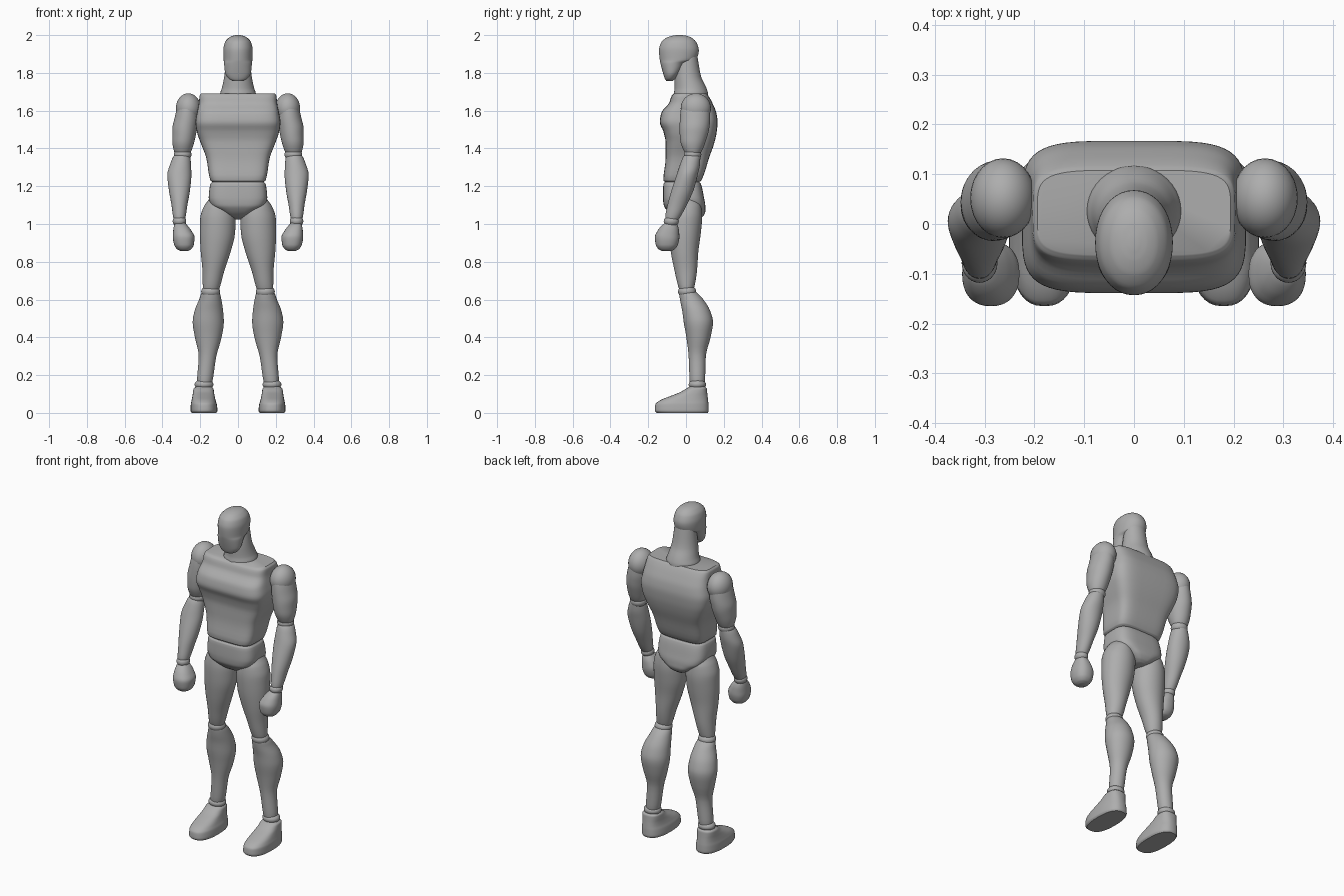
import bpy, bmesh, math

grey = bpy.data.materials.new("plain grey")
grey.diffuse_color = (0.42, 0.42, 0.42, 1)


def curve_rows(rows, steps=4):
    """Smooth the rows along z without overshoot."""
    def slopes(c):
        d = [(b[c] - a[c]) / (b[0] - a[0]) for a, b in zip(rows, rows[1:])]
        inner = [2 * p * q / (p + q) if p * q > 0 else 0 for p, q in zip(d, d[1:])]
        return [d[0]] + inner + [d[-1]]
    m = [None] + [slopes(c) for c in range(1, 5)]
    out = []
    for i in range(len(rows) - 1):
        a, b = rows[i], rows[i + 1]
        h = b[0] - a[0]
        for k in range(steps):
            t = k / steps
            row = [a[0] + h * t]
            for c in range(1, 5):
                row.append((2*t**3 - 3*t*t + 1) * a[c] + (t**3 - 2*t*t + t) * h * m[c][i]
                           + (3*t*t - 2*t**3) * b[c] + (t**3 - t*t) * h * m[c][i + 1])
            out.append(row)
    return out + [list(rows[-1])]


def finish(name, bm, mirror):
    bmesh.ops.recalc_face_normals(bm, faces=bm.faces)
    me = bpy.data.meshes.new(name)
    bm.to_mesh(me)
    bm.free()
    me.materials.append(grey)
    me.polygons.foreach_set("use_smooth", [True] * len(me.polygons))
    me.set_sharp_from_angle(angle=math.radians(45))
    ob = bpy.data.objects.new(name, me)
    bpy.context.collection.objects.link(ob)
    if mirror:
        ob.modifiers.new("mirror", 'MIRROR').use_mirror_merge = False
    return ob


def loft(name, rows, power=2.0, mirror=False, sides=40):
    """Rows are (z, x min, x max, y min, y max) of superellipse sections."""
    bm = bmesh.new()
    rings = []
    for z, x0, x1, y0, y1 in curve_rows(rows):
        ring = []
        for i in range(sides):
            a = 2 * math.pi * i / sides
            c, s = math.cos(a), math.sin(a)
            px = math.copysign(abs(c) ** (2 / power), c)
            py = math.copysign(abs(s) ** (2 / power), s)
            ring.append(bm.verts.new(((x0 + x1) / 2 + px * (x1 - x0) / 2,
                                      (y0 + y1) / 2 + py * (y1 - y0) / 2, z)))
        rings.append(ring)
    for r, q in zip(rings, rings[1:]):
        for i in range(sides):
            j = (i + 1) % sides
            bm.faces.new((r[i], r[j], q[j], q[i]))
    bm.faces.new(rings[0])
    bm.faces.new(rings[-1])
    return finish(name, bm, mirror)


def ball(name, loc, size):
    bm = bmesh.new()
    bmesh.ops.create_uvsphere(bm, u_segments=28, v_segments=16, radius=1)
    bmesh.ops.scale(bm, vec=size, verts=bm.verts)
    bmesh.ops.translate(bm, vec=loc, verts=bm.verts)
    return finish(name, bm, True)


# Head and neck
loft("head", [
    (1.758, -.03, .03, -.105, -.07), (1.77, -.05, .05, -.112, -.055),
    (1.80, -.068, .068, -.122, -.032), (1.85, -.074, .074, -.135, .005),
    (1.87, -.076, .076, -.139, .055), (1.92, -.078, .078, -.143, .068),
    (1.96, -.07, .07, -.132, .056), (1.985, -.05, .05, -.105, .032),
    (1.996, -.028, .028, -.075, .005), (2.0, -.008, .008, -.05, -.025)], 2.1)
loft("neck", [
    (1.66, -.097, .097, -.07, .118), (1.69, -.095, .095, -.065, .117),
    (1.72, -.085, .085, -.06, .108), (1.78, -.073, .073, -.06, .08),
    (1.89, -.06, .06, -.045, .06)])

# Torso
loft("chest", [
    (1.222, -.135, .135, -.11, .07), (1.232, -.147, .147, -.12, .082),
    (1.35, -.168, .168, -.108, .122), (1.43, -.198, .198, -.108, .15),
    (1.49, -.218, .218, -.12, .163), (1.54, -.225, .225, -.139, .167),
    (1.59, -.217, .217, -.13, .16), (1.64, -.207, .207, -.09, .14),
    (1.68, -.203, .203, -.075, .118), (1.692, -.194, .194, -.062, .108)], 4.5, sides=56)
loft("pelvis", [
    (1.025, -.025, .025, -.03, .07), (1.04, -.055, .055, -.065, .09),
    (1.07, -.10, .10, -.10, .103), (1.10, -.143, .143, -.118, .102),
    (1.14, -.155, .155, -.122, .095), (1.21, -.147, .147, -.12, .08),
    (1.222, -.138, .138, -.112, .072)], 3.6)

# Legs
loft("thigh", [
    (.635, .11, .175, -.025, .03), (.66, .098, .186, -.038, .042),
    (.75, .073, .188, -.06, .058), (.85, .04, .197, -.08, .065),
    (.95, .016, .202, -.093, .078), (1.03, .012, .20, -.097, .085),
    (1.09, .03, .182, -.092, .08), (1.13, .06, .155, -.07, .06)], mirror=True)
ball("knee", (.145, .006, .642), (.05, .048, .035))
loft("calf", [
    (.135, .15, .205, .03, .09), (.16, .137, .217, .02, .10),
    (.30, .115, .208, .014, .105), (.40, .087, .228, .002, .13),
    (.48, .075, .24, -.012, .143), (.54, .079, .23, -.02, .128),
    (.60, .088, .206, -.032, .092), (.635, .097, .193, -.036, .06),
    (.652, .115, .175, -.025, .035)], mirror=True)
ball("ankle", (.18, .06, .15), (.05, .046, .03))
loft("foot", [
    (0, .115, .245, -.155, .115), (.012, .109, .251, -.165, .12),
    (.045, .112, .25, -.162, .119), (.065, .118, .246, -.14, .117),
    (.09, .124, .241, -.08, .114), (.11, .127, .238, -.03, .112),
    (.128, .13, .235, .0, .11), (.139, .142, .222, .02, .10)], 2.5, mirror=True)

# Arms
ball("shoulder", (.263, .052, 1.612), (.066, .08, .08))
loft("upper_arm", [
    (1.355, .27, .32, .01, .06), (1.38, .25, .337, -.008, .08),
    (1.44, .23, .348, -.03, .105), (1.50, .218, .348, -.034, .122),
    (1.56, .21, .336, -.032, .128), (1.62, .21, .32, -.025, .125),
    (1.66, .225, .30, .0, .105)], mirror=True)
ball("elbow", (.293, .035, 1.368), (.047, .046, .036))
loft("forearm", [
    (1.005, .29, .33, -.10, -.055), (1.03, .279, .342, -.11, -.035),
    (1.10, .268, .352, -.098, .004), (1.18, .254, .366, -.076, .04),
    (1.26, .247, .374, -.05, .062), (1.32, .249, .358, -.03, .074),
    (1.36, .255, .34, -.012, .076), (1.375, .27, .32, .01, .06)], mirror=True)
ball("wrist", (.31, -.078, 1.015), (.036, .04, .03))
loft("hand", [
    (.857, .265, .305, -.125, -.08), (.866, .248, .322, -.145, -.06),
    (.89, .234, .338, -.16, -.043), (.93, .23, .345, -.165, -.035),
    (.965, .247, .343, -.15, -.037), (.995, .27, .338, -.125, -.045),
    (1.012, .288, .328, -.10, -.06)], 2.3, mirror=True)
